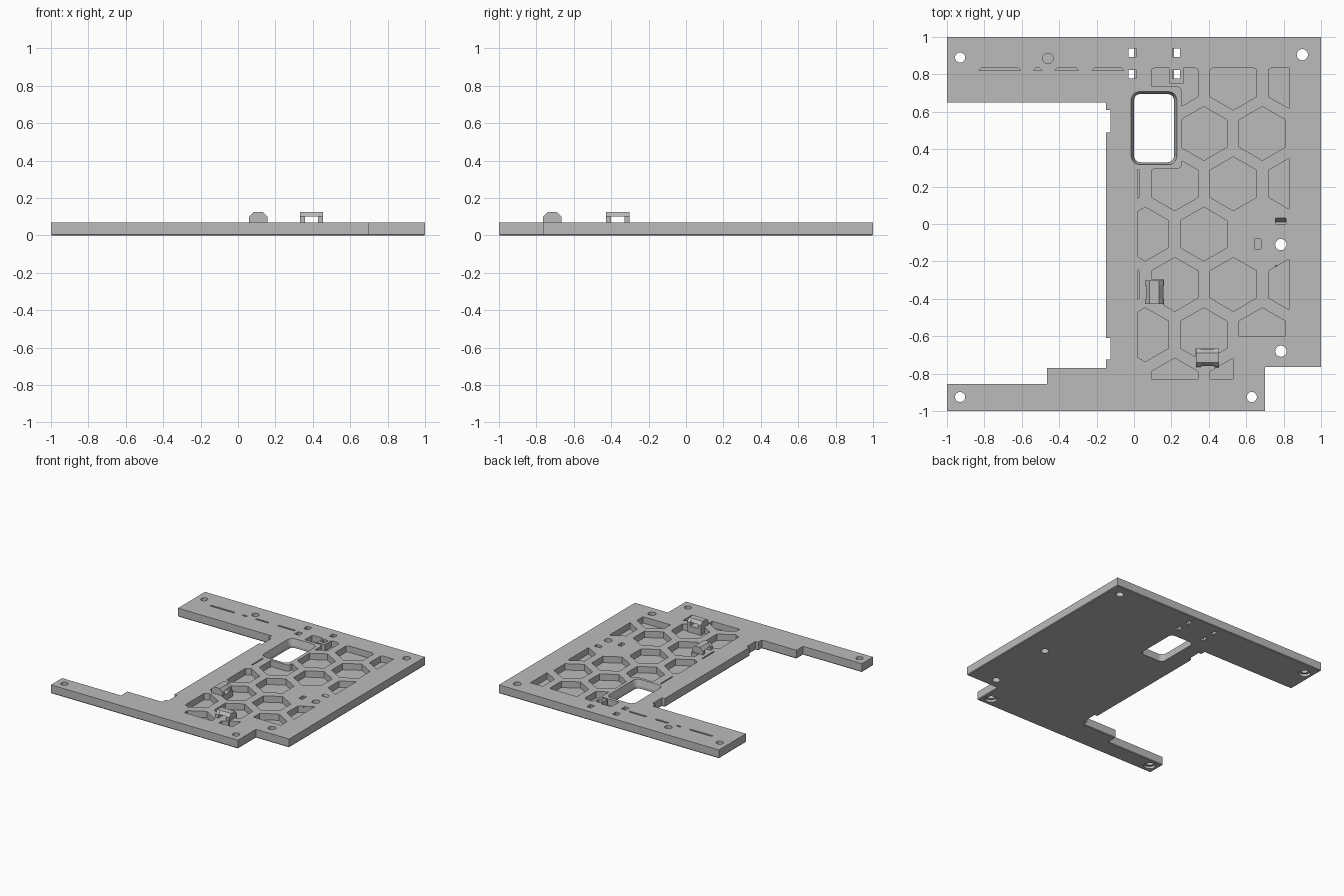
import bpy, bmesh, math
from mathutils import Matrix, Vector

if "Cube" in bpy.data.objects:
    bpy.data.objects.remove(bpy.data.objects["Cube"])

TOP, FLOOR = 0.07, 0.018

grey = bpy.data.materials.new("plain grey")
grey.use_nodes = True
grey.diffuse_color = (0.5, 0.5, 0.5, 1)
grey.node_tree.nodes["Principled BSDF"].inputs["Base Color"].default_value = (0.5, 0.5, 0.5, 1)


def finish(name, bm):
    bmesh.ops.recalc_face_normals(bm, faces=bm.faces)
    mesh = bpy.data.meshes.new(name)
    bm.to_mesh(mesh)
    bm.free()
    mesh.materials.append(grey)
    obj = bpy.data.objects.new(name, mesh)
    bpy.context.collection.objects.link(obj)
    return obj


def add_prism(bm, low, z0, z1, high=None):
    """Prism from a lower outline to an upper one."""
    high = high or low
    a = [bm.verts.new((x, y, z0)) for x, y in low]
    b = [bm.verts.new((x, y, z1)) for x, y in high]
    bottom = bm.faces.new(a[::-1])
    bm.faces.new(b)
    for i in range(len(a)):
        j = (i + 1) % len(a)
        bm.faces.new((a[i], a[j], b[j], b[i]))
    return bottom


def prisms(name, outlines, z0, z1):
    bm = bmesh.new()
    for outline in outlines:
        add_prism(bm, outline, z0, z1)
    return finish(name, bm)


def rect(x0, x1, y0, y1):
    return [(x0, y0), (x1, y0), (x1, y1), (x0, y1)]


def ring(x, y, r, n=32, turn=0):
    return [(x + r * math.cos(turn + math.tau * i / n),
             y + r * math.sin(turn + math.tau * i / n)) for i in range(n)]


def round_rect(x0, x1, y0, y1, r):
    pts = []
    corners = [(x1 - r, y1 - r), (x0 + r, y1 - r), (x0 + r, y0 + r), (x1 - r, y0 + r)]
    for k, (cx, cy) in enumerate(corners):
        for s in range(6):
            a = math.pi / 2 * (k + s / 5)
            pts.append((cx + r * math.cos(a), cy + r * math.sin(a)))
    return pts


def combine(target, tool, operation):
    tool.hide_render = True
    mod = target.modifiers.new("cut", "BOOLEAN")
    mod.object, mod.operation, mod.solver = tool, operation, "EXACT"
    bpy.context.view_layer.objects.active = target
    bpy.ops.object.modifier_apply(modifier=mod.name)
    bpy.data.objects.remove(tool)


# Plate outline with a thin chamfer around the underside
outline = [(-1, 1), (-1, .65), (-.15, .65), (-.15, .61), (-.125, .61), (-.125, .49),
           (-.15, .49), (-.15, -.61), (-.125, -.61), (-.125, -.725), (-.15, -.725),
           (-.15, -.77), (-.465, -.77), (-.465, -.855), (-1, -.855), (-1, -1),
           (.7, -1), (.7, -.765), (1, -.765), (1, 1)]
bm = bmesh.new()
under = add_prism(bm, outline, .006, TOP)
bmesh.ops.recalc_face_normals(bm, faces=bm.faces)
bmesh.ops.inset_region(bm, faces=[under], thickness=.006, depth=0)
for v in under.verts:
    v.co.z = 0
plate = finish("base_plate", bm)

# Honeycomb pockets, trimmed to a rectangle and kept clear of bosses
hexes = []
for row in range(7):
    y = .753 - .269 * row
    for col in range(4):
        x = (.06 if row % 2 else -.095) + .313 * col
        if (row, col) in {(0, 0), (3, 2), (6, 0), (6, 3)}:
            continue
        hexes.append(ring(x, y, .144, 6, math.pi / 6))
pockets = prisms("pocket_cutter", hexes, FLOOR, .2)
combine(pockets, prisms("pocket_limit", [rect(.02, .83, -.83, .835)], -.1, .15), "INTERSECT")
bosses = [round_rect(-.1, .257, .295, .735, .03), rect(.19, .265, .75, .9),
          rect(.55, .9, -.76, -.6), rect(.53, .71, -.9, -.7),
          rect(.055, .16, -.43, -.295), rect(.33, .455, -.77, -.665)]
for outline in bosses:
    combine(pockets, prisms("boss", [outline], -.2, .3), "DIFFERENCE")
combine(plate, pockets, "DIFFERENCE")

# Shallow slots and blind hole along the upper arm
slots = [(-.83, -.605), (-.54, -.49), (-.425, -.295), (-.225, -.055)]
shallow = [[(a, .82), (b, .82), (b - .015, .835), (a + .015, .835)] for a, b in slots]
shallow.append(ring(-.46, .885, .028))
combine(plate, prisms("slot_cutter", shallow, FLOOR, .2), "DIFFERENCE")

# Screw holes, with counterbores underneath at three corners
corner = [(-.93, .89), (-.93, -.925), (.63, -.925)]
inner = [(.9, .905), (.785, -.11), (.785, -.68)]
holes = [ring(x, y, .027) for x, y in corner] + [ring(x, y, .03) for x, y in inner]
combine(plate, prisms("hole_cutter", holes, -.1, .2), "DIFFERENCE")
combine(plate, prisms("bore_cutter", [ring(x, y, .045) for x, y in corner], -.1, .02), "DIFFERENCE")

# Square tie holes beside the window
ties = [rect(x - .015, x + .015, y - .023, y + .023)
        for x in (-.015, .23) for y in (.8, .915)]
combine(plate, prisms("tie_cutter", ties, -.1, .2), "DIFFERENCE")
steps = [rect(x - .012, x + .012, y - .023, y + .023)
         for x in (0, .217) for y in (.8, .915)]
combine(plate, prisms("tie_step_cutter", steps, .035, .2), "DIFFERENCE")

# Rounded window with sloped rim
inside = round_rect(0, .214, .33, .695, .035)
outside = round_rect(-.015, .229, .317, .708, .045)
combine(plate, prisms("window_cutter", [inside], -.1, .2), "DIFFERENCE")
bm = bmesh.new()
add_prism(bm, inside, .02, TOP + .001, outside)
combine(plate, finish("window_rim_cutter", bm), "DIFFERENCE")

# Small tapered recesses around the side hole
bm = bmesh.new()
add_prism(bm, rect(.645, .68, -.135, -.08), .03, .071)
add_prism(bm, rect(.757, .812, 0, .012), .03, .071, rect(.757, .812, 0, .033))
add_prism(bm, rect(.757, .812, -.25, -.245), .03, .071, rect(.757, .812, -.25, -.22))
combine(plate, finish("recess_cutter", bm), "DIFFERENCE")


# Raised clips: two end posts joined by a bridge
def clip(name, x, y, turn):
    post = [(-.05, .065), (.05, .065), (.05, .1), (.025, .125), (-.025, .125), (-.05, .1)]
    bridge = [(-.045, .1), (.045, .1), (.025, .125), (-.025, .125)]
    bm = bmesh.new()
    add_prism(bm, post, -.0625, -.035)
    add_prism(bm, post, .035, .0625)
    add_prism(bm, bridge, -.035, .035)
    bm.transform(Matrix.Translation(Vector((x, y, 0))) @ Matrix.Rotation(turn, 4, "Z")
                 @ Matrix.Rotation(math.pi / 2, 4, "X"))
    return finish(name, bm)


clip("side_clip", .108, -.365, 0)
clip("front_clip", .393, -.715, math.pi / 2)
